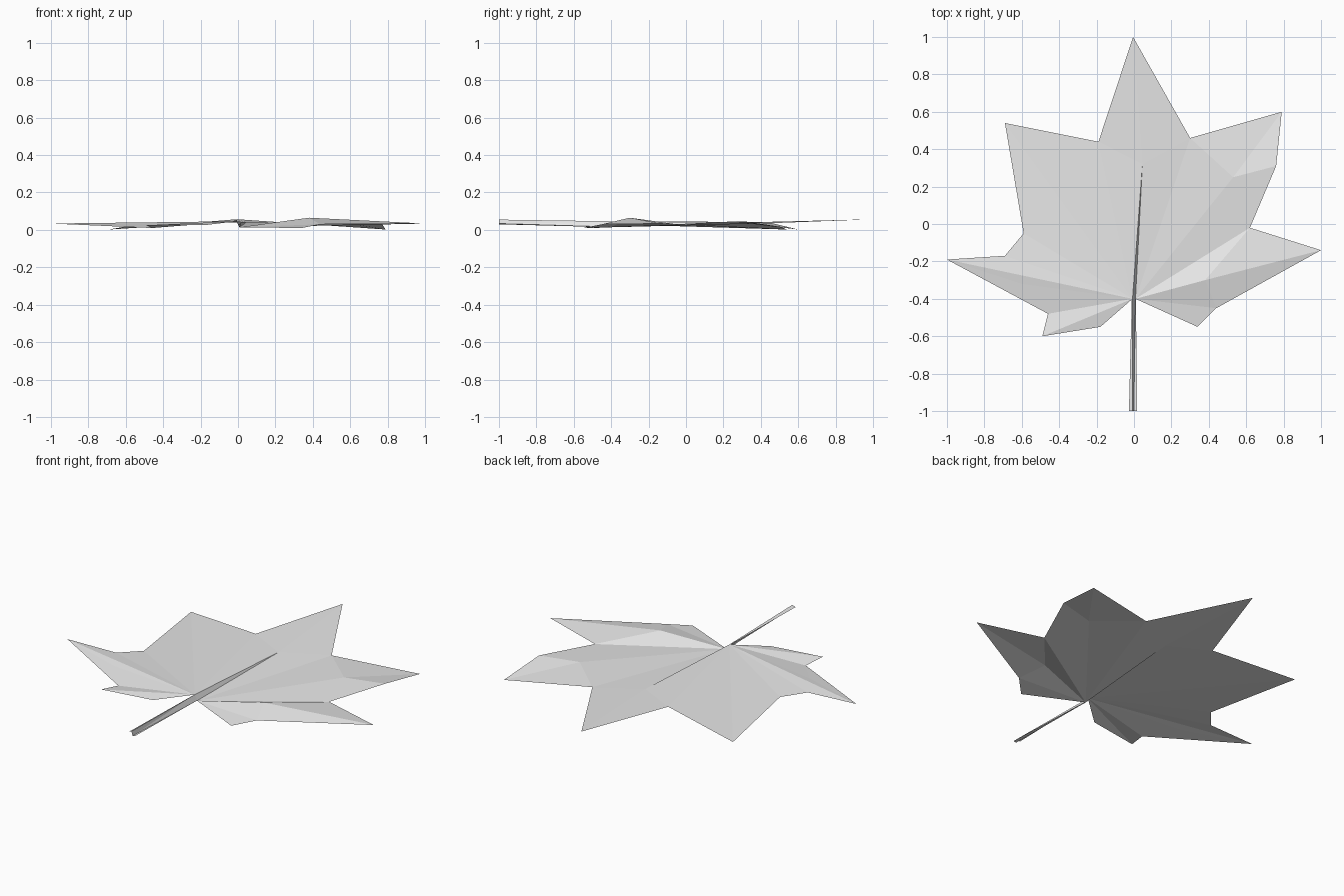
import bpy
import bmesh

cube = bpy.data.objects.get("Cube")
if cube:
    bpy.data.objects.remove(cube, do_unlink=True)

grey = bpy.data.materials.new("pale_grey")
grey.use_nodes = True
colour = (0.8, 0.8, 0.8, 1)
grey.diffuse_color = colour
grey.node_tree.nodes["Principled BSDF"].inputs["Base Color"].default_value = colour


def make_sheet(name, points, faces):
    """Build a flat-shaded sheet from named points and faces of point names."""
    mesh = bpy.data.meshes.new(name)
    bm = bmesh.new()
    verts = {key: bm.verts.new(co) for key, co in points.items()}
    for face in faces:
        bm.faces.new([verts[key] for key in face.split()])
    bmesh.ops.triangulate(bm, faces=bm.faces[:])
    # Every facet of the thin sheet looks upward
    bm.normal_update()
    for face in bm.faces:
        if face.normal.z < 0:
            face.normal_flip()
    bm.to_mesh(mesh)
    bm.free()
    mesh.materials.append(grey)
    obj = bpy.data.objects.new(name, mesh)
    bpy.context.collection.objects.link(obj)
    return obj


# Points shared by both halves along the midrib
tip = (-0.005, 1, 0.057)
vein_end = (0.045, 0.32, 0.04)

# Right half of the blade, which joins the upper edge of the midrib
right_points = {
    "base": (-0.008, -0.4, 0.046),
    "vein_end": vein_end,
    "tip": tip,
    "top_notch": (-0.19, 0.44, 0.042),
    "upper_lobe": (-0.69, 0.54, 0.002),
    "side_notch": (-0.59, -0.05, 0.02),
    "shoulder": (-0.69, -0.17, 0.028),
    "side_lobe": (-1, -0.19, 0.034),
    "fold": (-0.6, -0.32, 0.03),
    "low_notch": (-0.46, -0.48, 0.01),
    "low_lobe": (-0.49, -0.6, 0.025),
    "heel": (-0.18, -0.55, 0.025),
}
make_sheet("blade_right", right_points, [
    "vein_end tip top_notch",
    "base vein_end top_notch",
    "base top_notch upper_lobe",
    "base upper_lobe side_notch",
    "base side_notch shoulder",
    "base shoulder side_lobe",
    "base side_lobe fold",
    "fold side_lobe low_notch",
    "base fold low_notch",
    "base low_notch low_lobe",
    "base low_lobe heel",
])

# Left half of the blade, which joins the lower edge of the midrib
left_points = {
    "base": (0.008, -0.4, 0.014),
    "vein_end": vein_end,
    "tip": tip,
    "top_notch": (0.3, 0.46, 0.036),
    "upper_lobe": (0.79, 0.6, 0.002),
    "crease": (0.53, 0.25, 0.045),
    "shoulder": (0.76, 0.31, 0.046),
    "side_notch": (0.62, -0.02, 0.026),
    "ridge": (0.38, -0.3, 0.065),
    "side_lobe": (1, -0.14, 0.034),
    "low_notch": (0.44, -0.45, 0.03),
    "heel": (0.34, -0.55, 0.01),
}
make_sheet("blade_left", left_points, [
    "vein_end tip top_notch",
    "base vein_end top_notch",
    "base top_notch crease",
    "top_notch upper_lobe crease",
    "crease upper_lobe shoulder",
    "crease shoulder side_notch",
    "base crease side_notch",
    "base side_notch ridge",
    "ridge side_notch side_lobe",
    "ridge side_lobe low_notch",
    "base ridge low_notch",
    "base low_notch heel",
])

# Stem with a stepped section: upper flange, steep web and lower flange
stem_points = {
    "end_outer": (-0.027, -1, 0.046),
    "end_crest": (-0.007, -1, 0.055),
    "end_trough": (-0.001, -1, 0.03),
    "end_inner": (0.017, -1, 0.034),
    "base_outer": (-0.012, -0.4, 0.044),
    "base_crest": (-0.008, -0.4, 0.046),
    "base_trough": (0.008, -0.4, 0.014),
    "base_inner": (0.01, -0.4, 0.016),
}
make_sheet("stem", stem_points, [
    "end_outer end_crest base_crest base_outer",
    "end_crest end_trough base_trough base_crest",
    "end_trough end_inner base_inner base_trough",
])

# Midrib: the steep step between both halves, tapering into the blade
make_sheet("midrib", {
    "crest": right_points["base"],
    "trough": left_points["base"],
    "vein_end": vein_end,
}, ["crest trough vein_end"])
